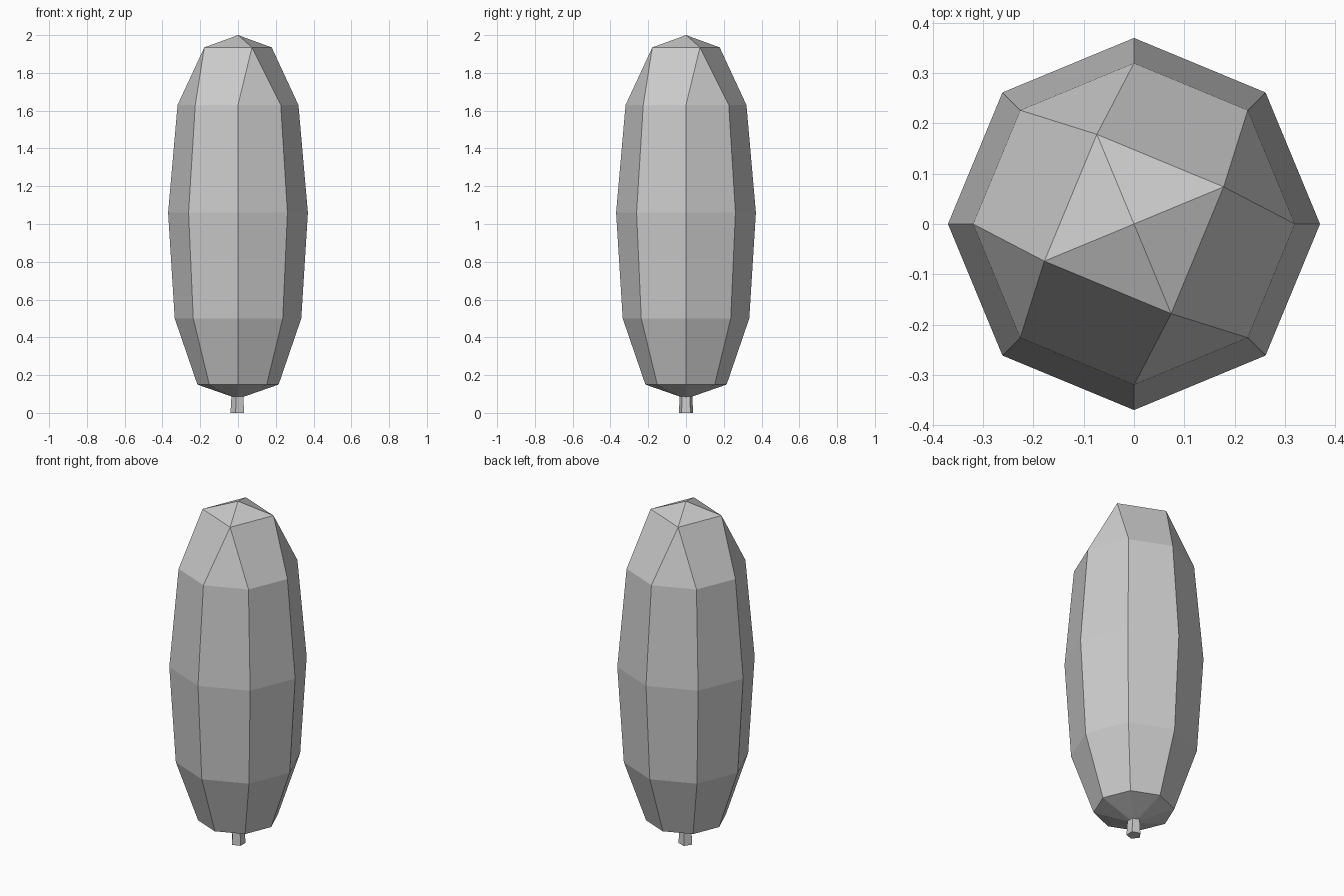
import bpy, bmesh
from math import cos, sin, radians

cube = bpy.data.objects.get("Cube")
if cube:
    bpy.data.objects.remove(cube, do_unlink=True)

grey = bpy.data.materials.new("light grey")
grey.use_nodes = True
grey.diffuse_color = (0.6, 0.6, 0.6, 1)
grey.node_tree.nodes["Principled BSDF"].inputs["Base Color"].default_value = (0.6, 0.6, 0.6, 1)


def ring(bm, sides, radius, z, turn=0):
    step = 360 / sides
    return [bm.verts.new((radius * cos(radians(turn + i * step)),
                          radius * sin(radians(turn + i * step)), z)) for i in range(sides)]


def bridge(bm, low, high):
    n = len(low)
    for i in range(n):
        j = (i + 1) % n
        bm.faces.new((low[i], low[j], high[j], high[i]))


def finish(bm, name):
    bmesh.ops.recalc_face_normals(bm, faces=bm.faces)
    mesh = bpy.data.meshes.new(name)
    bm.to_mesh(mesh)
    bm.free()
    mesh.materials.append(grey)
    bpy.context.collection.objects.link(bpy.data.objects.new(name, mesh))


# Foliage body: eight-sided rings from bottom to shoulder
bm = bmesh.new()
rings = [ring(bm, 8, r, z) for r, z in
         ((0.215, 0.15), (0.335, 0.5), (0.37, 1.06), (0.32, 1.63))]
for low, high in zip(rings, rings[1:]):
    bridge(bm, low, high)

# Underside, narrowing to the stem
base = bm.verts.new((0, 0, 0.075))
for i in range(8):
    bm.faces.new((base, rings[0][(i + 1) % 8], rings[0][i]))

# Crown: four corners, each meeting two shoulder points, and a low peak
shoulder = rings[-1]
crown = ring(bm, 4, 0.193, 1.935, 22.5)
peak = bm.verts.new((0, 0, 2))
for i in range(4):
    a, b, c = (shoulder[(2 * i + k) % 8] for k in range(3))
    corner, following = crown[i], crown[(i + 1) % 4]
    bm.faces.new((a, b, corner))
    bm.faces.new((b, c, following, corner))
    bm.faces.new((corner, following, peak))
finish(bm, "foliage")

# Stem: short and slightly tapered
bm = bmesh.new()
foot = ring(bm, 5, 0.04, 0, 36)
top = ring(bm, 5, 0.034, 0.1, 36)
bridge(bm, foot, top)
bm.faces.new(foot)
bm.faces.new(top)
finish(bm, "stem")
